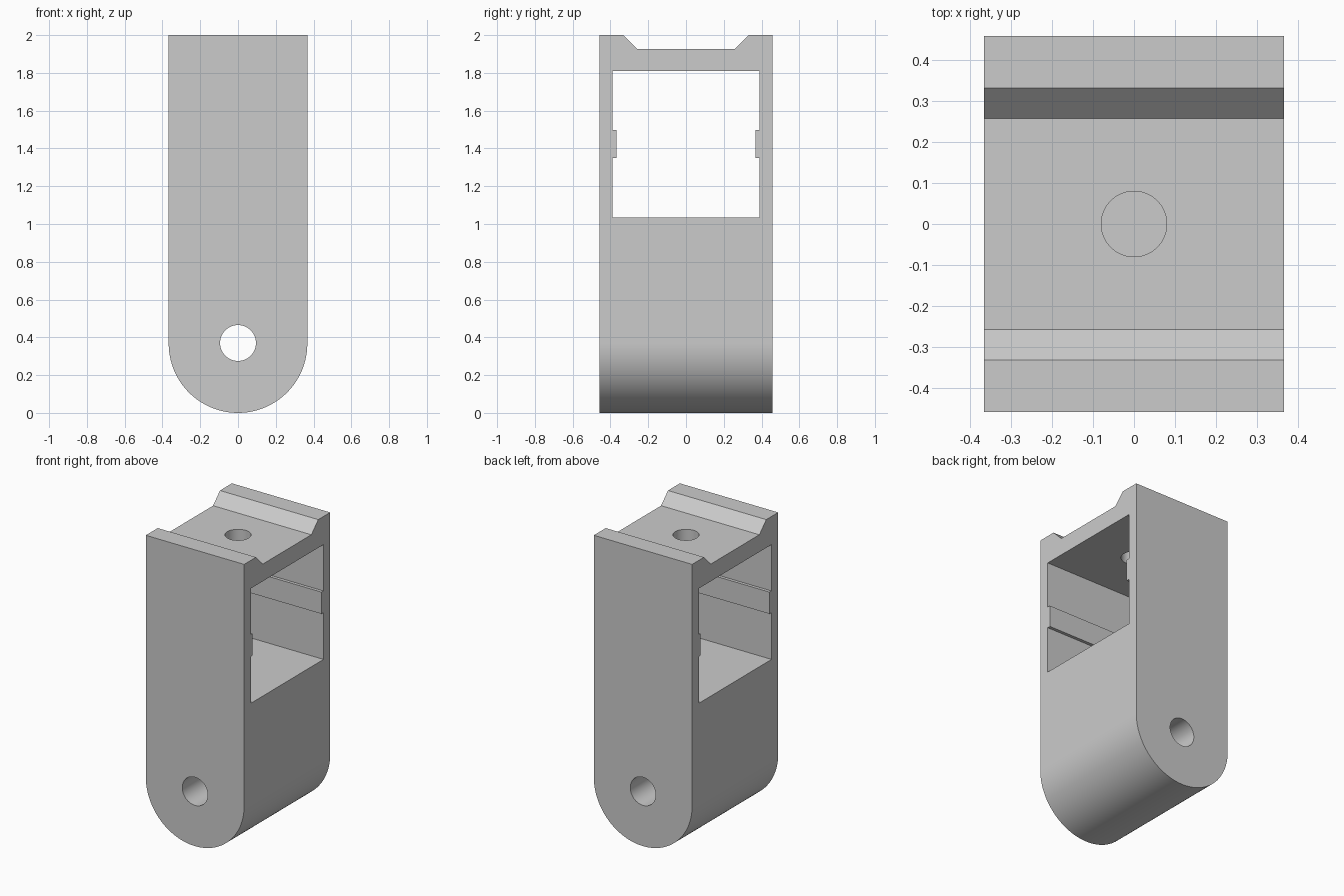
import bpy, bmesh, math
from mathutils import Vector

cube = bpy.data.objects.get("Cube")
if cube:
    bpy.data.objects.remove(cube, do_unlink=True)

R, HALF_D, TOP = 0.367, 0.459, 2.0   # half width, half depth, height

grey = bpy.data.materials.new("light grey")
grey.use_nodes = True
grey.diffuse_color = (0.6, 0.6, 0.6, 1)
grey.node_tree.nodes["Principled BSDF"].inputs["Base Color"].default_value = (0.6, 0.6, 0.6, 1)


def prism(name, points, axis, half):
    """Extrude a closed (u, z) outline along x or y, from -half to half."""
    bm = bmesh.new()
    place = (lambda u, z: (-half, u, z)) if axis == "x" else (lambda u, z: (u, -half, z))
    face = bm.faces.new([bm.verts.new(place(u, z)) for u, z in points])
    new = bmesh.ops.extrude_face_region(bm, geom=[face])["geom"]
    step = Vector((2 * half, 0, 0)) if axis == "x" else Vector((0, 2 * half, 0))
    bmesh.ops.translate(bm, vec=step, verts=[v for v in new if isinstance(v, bmesh.types.BMVert)])
    bmesh.ops.recalc_face_normals(bm, faces=bm.faces)
    mesh = bpy.data.meshes.new(name)
    bm.to_mesh(mesh)
    bm.free()
    mesh.materials.append(grey)
    obj = bpy.data.objects.new(name, mesh)
    bpy.context.collection.objects.link(obj)
    return obj


def mirrored(right):
    """Close a right-hand outline with its mirror image."""
    return right + [(-u, z) for u, z in reversed(right)]


def drill(name, radius, depth, location, rotation=(0, 0, 0)):
    bpy.ops.mesh.primitive_cylinder_add(vertices=64, radius=radius, depth=depth,
                                        location=location, rotation=rotation)
    obj = bpy.context.object
    obj.name = name
    obj.data.materials.append(grey)
    return obj


# Block with a rounded lower end
arc = [(R * math.cos(a), R + R * math.sin(a))
       for a in (-math.pi * i / 64 for i in range(65))]
body = prism("bracket_body", [(-R, TOP), (R, TOP)] + arc, "y", HALF_D)

# Side window with a raised rib on each inner wall
window = prism("window_cutter", mirrored(
    [(0.388, 1.035), (0.388, 1.35), (0.367, 1.35), (0.367, 1.497),
     (0.388, 1.497), (0.388, 1.81)]), "x", 0.5)

# Sloped channel across the top
channel = prism("channel_cutter", mirrored([(0.258, 1.926), (0.432, 2.1)]), "x", 0.5)

# Pivot hole through the rounded end, and screw hole through the top wall
pivot = drill("pivot_hole_cutter", 0.095, 1.2, (0, 0, 0.37), (math.pi / 2, 0, 0))
screw = drill("screw_hole_cutter", 0.08, 0.5, (0, 0, 1.87))

for cutter in (window, channel, pivot, screw):
    cut = body.modifiers.new(cutter.name, "BOOLEAN")
    cut.operation = "DIFFERENCE"
    cut.solver = "EXACT"
    cut.object = cutter

# Apply the cuts and drop the cutters
bpy.ops.object.select_all(action="DESELECT")
body.select_set(True)
bpy.context.view_layer.objects.active = body
for name in [m.name for m in body.modifiers]:
    bpy.ops.object.modifier_apply(modifier=name)
for cutter in (window, channel, pivot, screw):
    bpy.data.objects.remove(cutter, do_unlink=True)
bpy.ops.object.shade_smooth_by_angle(angle=math.radians(30))
